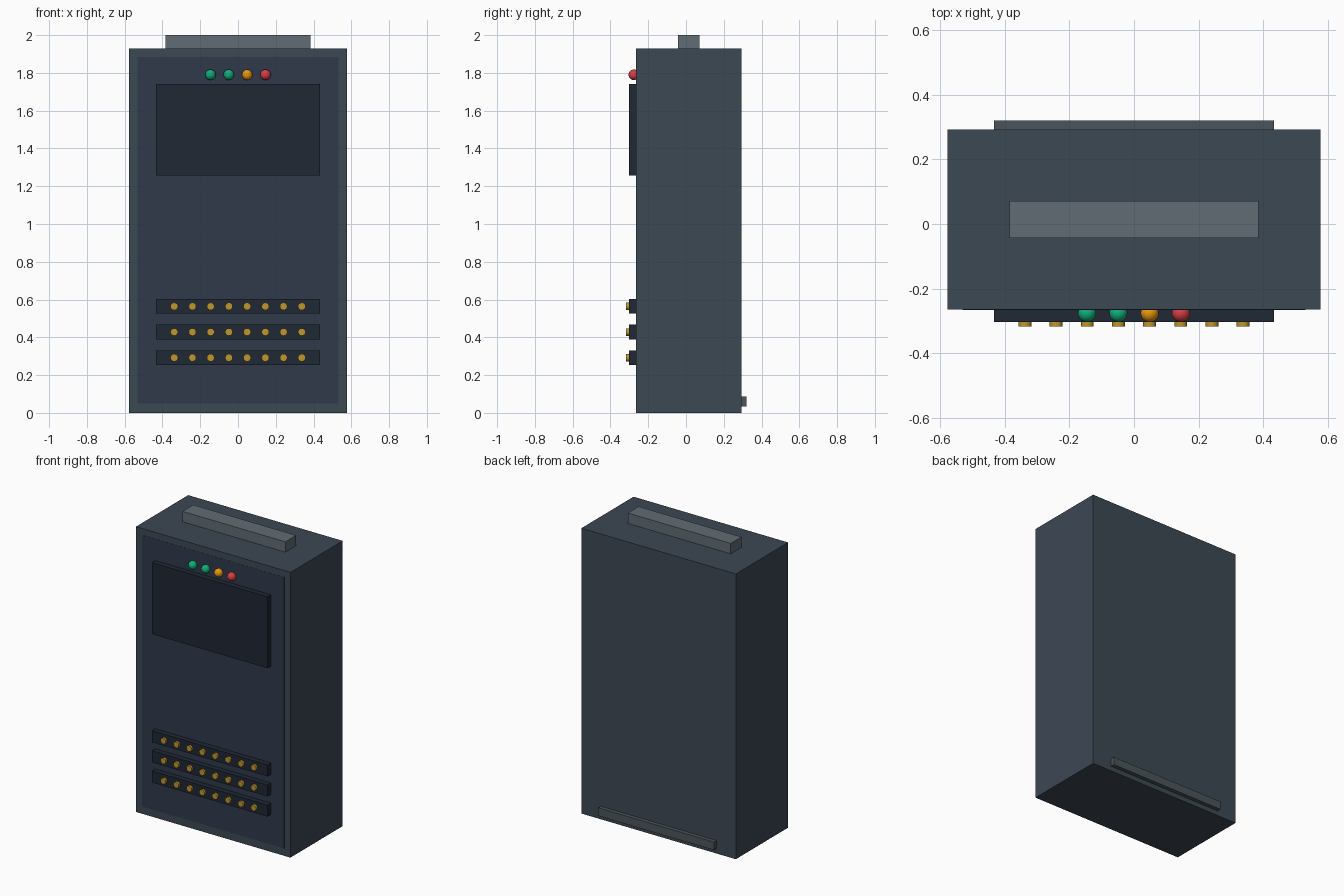
import bpy
import math

if "Cube" in bpy.data.objects:
    bpy.data.objects.remove(bpy.data.objects["Cube"])


def material(name, r, g, b):
    m = bpy.data.materials.new(name)
    m.diffuse_color = (r, g, b, 1)
    m.use_nodes = True
    m.node_tree.nodes["Principled BSDF"].inputs["Base Color"].default_value = m.diffuse_color
    return m


BODY = material("slate", 0.046, 0.065, 0.088)
PANEL = material("navy", 0.029, 0.041, 0.07)
DARK = material("dark", 0.014, 0.021, 0.033)
GREY = material("vent_grey", 0.12, 0.15, 0.175)
DUCT = material("duct_grey", 0.07, 0.09, 0.105)
BRASS = material("brass", 0.52, 0.31, 0.025)
GREEN = material("green", 0.006, 0.42, 0.2)
AMBER = material("amber", 0.82, 0.32, 0.005)
RED = material("red", 0.68, 0.05, 0.06)


def finish(name, mat):
    ob = bpy.context.object
    ob.name = name
    ob.data.materials.append(mat)
    return ob


def box(name, mat, x, y, z):
    """Box from (min, max) ranges along each axis."""
    bpy.ops.mesh.primitive_cube_add(size=1, location=[(a + b) / 2 for a, b in (x, y, z)])
    ob = finish(name, mat)
    ob.scale = [b - a for a, b in (x, y, z)]
    bpy.ops.object.transform_apply(location=False, rotation=False, scale=True)
    return ob


FRONT, BACK = -0.265, 0.293

# Cabinet and thin front panel
box("cabinet", BODY, (-0.578, 0.578), (FRONT, BACK), (0, 1.93))
box("front_panel", PANEL, (-0.532, 0.532), (FRONT - 0.001, FRONT + 0.02), (0.05, 1.885))

# Display screen
box("screen", DARK, (-0.433, 0.433), (-0.303, FRONT + 0.01), (1.257, 1.74))

# Top vent and rear cable duct
box("top_vent", GREY, (-0.385, 0.385), (-0.043, 0.072), (1.92, 2.0))
box("rear_duct", DUCT, (-0.433, 0.433), (BACK - 0.01, 0.32), (0.033, 0.088))

# Indicator lamps
for i, mat in enumerate((GREEN, GREEN, AMBER, RED)):
    bpy.ops.mesh.primitive_uv_sphere_add(segments=24, ring_count=12, radius=0.028,
                                         location=((i - 1.5) * 0.097, -0.276, 1.79))
    finish(f"indicator_lamp_{i + 1}", mat)
    bpy.ops.object.shade_smooth()

# Terminal strips with brass terminals
for row, z in enumerate((0.292, 0.428, 0.564)):
    box(f"terminal_strip_{row + 1}", DARK, (-0.433, 0.433), (-0.303, FRONT + 0.01),
        (z - 0.039, z + 0.039))
    for i in range(8):
        bpy.ops.mesh.primitive_cylinder_add(vertices=16, radius=0.02, depth=0.038,
                                            location=((i - 3.5) * 0.0965, -0.299, z),
                                            rotation=(math.pi / 2, 0, 0))
        finish(f"terminal_{row + 1}_{i + 1}", BRASS)
        bpy.ops.object.shade_smooth_by_angle()
